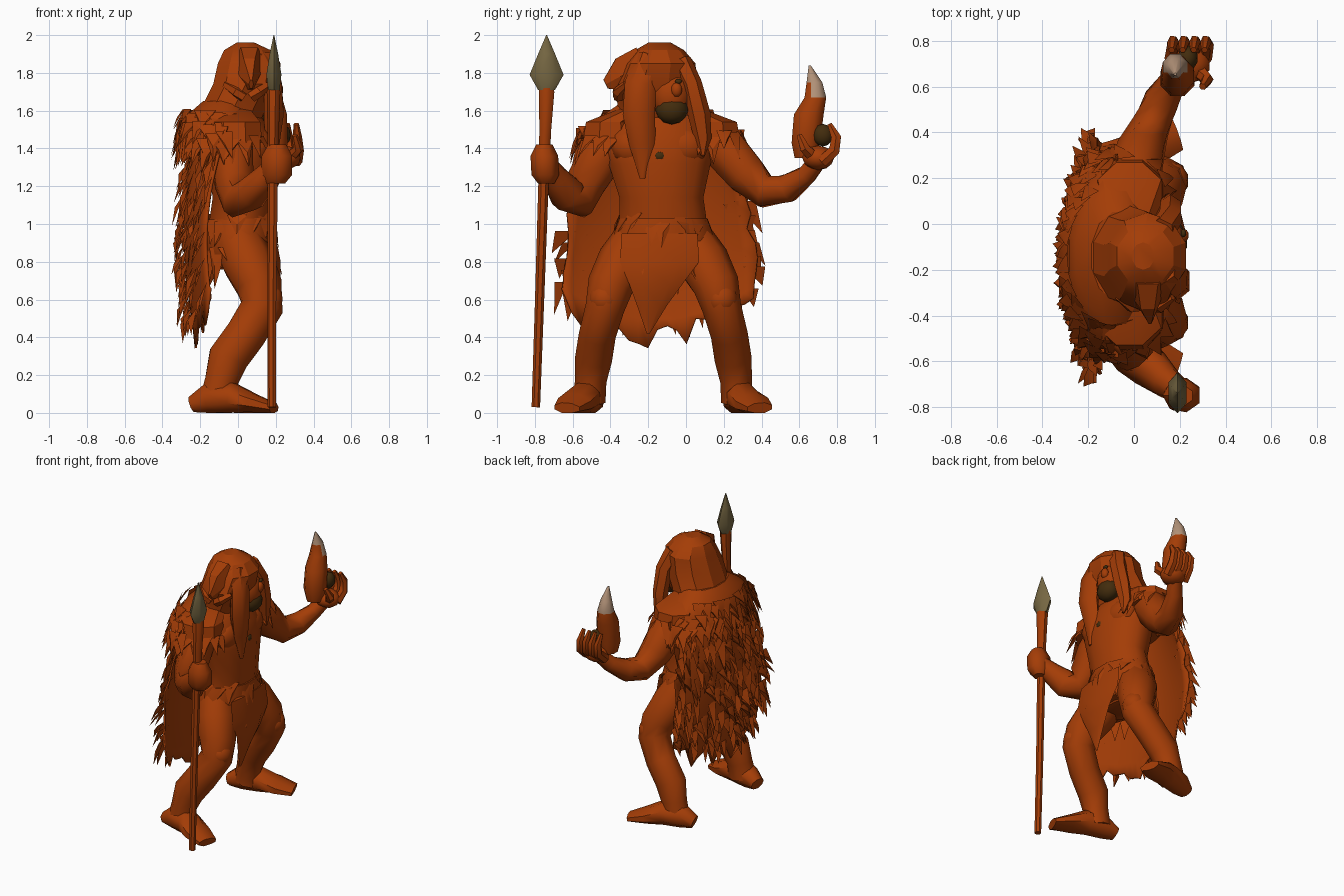
import bpy, bmesh, math, random
from mathutils import Vector

random.seed(4)
if "Cube" in bpy.data.objects:
    bpy.data.objects.remove(bpy.data.objects["Cube"])


def material(name, rgb):
    m = bpy.data.materials.new(name)
    m.use_nodes = True
    m.diffuse_color = (*rgb, 1)
    m.node_tree.nodes["Principled BSDF"].inputs["Base Color"].default_value = (*rgb, 1)
    return m


RUST = material("rust_hide", (0.37, 0.046, 0.002))
DARK = material("dark_brown", (0.055, 0.025, 0.004))
STONE = material("olive_stone", (0.18, 0.135, 0.055))
BONE = material("pale_bone", (0.45, 0.29, 0.19))
X, Y, Z = Vector((1, 0, 0)), Vector((0, 1, 0)), Vector((0, 0, 1))


def finish(name, bm, mat, angle=50):
    bmesh.ops.recalc_face_normals(bm, faces=bm.faces)
    me = bpy.data.meshes.new(name)
    bm.to_mesh(me)
    bm.free()
    me.materials.append(mat)
    ob = bpy.data.objects.new(name, me)
    bpy.context.collection.objects.link(ob)
    me.shade_smooth()
    me.set_sharp_from_angle(angle=math.radians(angle))
    return ob


def loft(name, rings, mat=RUST, sides=8, ref=Y, axis=None, angle=50):
    """Skin rings of (x, y, z, depth radius, width radius) along a path."""
    bm = bmesh.new()
    pts = [Vector(r[:3]) for r in rings]
    loops = []
    for i, r in enumerate(rings):
        t = axis or (pts[min(i + 1, len(pts) - 1)] - pts[max(i - 1, 0)]).normalized()
        v = (ref - t * ref.dot(t)).normalized()
        u = v.cross(t)
        loop = []
        for k in range(sides):
            a = math.tau * (k + 0.5) / sides
            p = pts[i] + u * r[3] * math.cos(a) + v * r[4] * math.sin(a)
            p.z = max(p.z, 0)
            loop.append(bm.verts.new(p))
        loops.append(loop)
    for a, b in zip(loops, loops[1:]):
        for k in range(sides):
            n = (k + 1) % sides
            bm.faces.new((a[k], a[n], b[n], b[k]))
    bm.faces.new(loops[0])
    bm.faces.new(loops[-1])
    return finish(name, bm, mat, angle)


def blob(name, center, size, mat=RUST):
    bm = bmesh.new()
    bmesh.ops.create_icosphere(bm, subdivisions=2, radius=1)
    for v in bm.verts:
        v.co = Vector(center) + Vector([c * s for c, s in zip(v.co, size)])
    return finish(name, bm, mat)


def shard(bm, top, side, out, drop):
    """One pointed tuft of hide with a raised middle."""
    top, side, out, drop = (Vector(q) for q in (top, side, out, drop))
    a, b = bm.verts.new(top - side), bm.verts.new(top + side)
    mid = bm.verts.new(top + drop * 0.45 + out)
    tip = bm.verts.new(top + drop + out * random.uniform(0.3, 1.3) + side * random.uniform(-1, 1))
    for f in ((a, mid, b), (a, tip, mid), (mid, tip, b), (a, b, tip)):
        bm.faces.new(f)


def fringe(name, cx, cy, z, rx, ry, start, end, count, length, width, flare):
    """A ring of hanging tufts between two angles measured from the chest."""
    bm = bmesh.new()
    for i in range(count):
        a = math.radians(start + (end - start) * i / (count - 1))
        n = Vector((math.cos(a), math.sin(a), 0))
        top = (cx + rx * n.x, cy + ry * n.y, z + random.uniform(-0.03, 0.03))
        drop = n * length * flare - Z * length * random.uniform(0.7, 1.3)
        shard(bm, top, Vector((-n.y, n.x, 0)) * width, n * 0.02, drop)
    return finish(name, bm, RUST, 30)


# Body
loft("torso", [(-.02, -.14, 1.6, .13, .2), (0, -.14, 1.47, .19, .32), (.02, -.14, 1.32, .185, .28),
               (.03, -.13, 1.14, .17, .23), (.01, -.12, 1, .17, .24), (0, -.12, .86, .17, .27),
               (0, -.12, .76, .11, .17)], sides=12, axis=Z)
for s in (-1, 1):
    blob("chest_muscle", (.1, -.14 + s * .12, 1.41), (.085, .14, .11))

# Bent legs and turned out feet, mirrored about the body's middle
for side, s in (("right", -1), ("left", 1)):
    c = -.12
    loft(side + "_leg", [(-.01, c + s * .13, .94, .13, .12), (.05, c + s * .21, .8, .14, .14),
                         (.11, c + s * .28, .67, .125, .125), (.125, c + s * .31, .56, .115, .105),
                         (.04, c + s * .35, .42, .11, .1), (-.055, c + s * .37, .29, .11, .1),
                         (-.09, c + s * .385, .17, .09, .085), (-.11, c + s * .39, .06, .1, .085)], sides=9)
    loft(side + "_foot", [(-.245, c + s * .37, .045, .045, .055), (-.16, c + s * .39, .075, .085, .08),
                          (-.03, c + s * .42, .08, .085, .09), (.08, c + s * .47, .05, .055, .1),
                          (.19, c + s * .51, .025, .03, .075)])
    blob(side + "_knee", (.16, c + s * .31, .6), (.08, .085, .09))

# Arms
loft("right_arm", [(-.05, -.34, 1.49, .12, .12), (-.03, -.45, 1.36, .13, .12), (-.02, -.53, 1.22, .115, .11),
                   (0, -.57, 1.13, .105, .1), (.07, -.63, 1.16, .1, .09), (.14, -.69, 1.24, .075, .07),
                   (.2, -.73, 1.31, .055, .055)], ref=X)
loft("left_arm", [(-.04, .08, 1.5, .1, .11), (0, .2, 1.4, .125, .125), (.03, .32, 1.26, .115, .11),
                  (.07, .42, 1.17, .09, .09), (.12, .54, 1.19, .08, .08), (.18, .64, 1.26, .055, .055),
                  (.23, .7, 1.34, .05, .05)], ref=X)

# A closed fist on the spear and an open hand with curled fingers
loft("right_fist", [(.2, -.74, 1.215, .055, .045), (.21, -.745, 1.26, .085, .075), (.21, -.75, 1.36, .085, .075),
                    (.21, -.75, 1.42, .05, .045)], sides=7, axis=Z)
blob("left_palm", (.245, .7, 1.35), (.09, .085, .065))
for i in range(4):
    x = .165 + .048 * i
    loft("left_finger", [(x, .72, 1.33, .035, .032), (x + .01, .785, 1.39, .034, .03),
                         (x + .005, .795, 1.46, .03, .025), (x, .76, 1.53, .014, .014)], sides=6, ref=X)
loft("left_thumb", [(.28, .67, 1.36, .035, .035), (.32, .63, 1.4, .03, .028), (.3, .6, 1.47, .016, .016)],
     sides=6, ref=X)

# Spear
loft("spear_shaft", [(.18, -.795, .03, .023, .023), (.18, -.775, .6, .025, .025), (.185, -.755, 1.2, .028, .028),
                     (.188, -.745, 1.5, .032, .032), (.19, -.738, 1.7, .038, .042), (.19, -.737, 1.75, .03, .03)], sides=7)
loft("spear_head", [(.19, -.738, 1.71, .035, .045), (.19, -.738, 1.79, .046, .09), (.19, -.738, 1.9, .026, .045),
                    (.19, -.738, 2, .002, .002)], STONE, sides=6, axis=Z, angle=60)

# Horn with a slanting pale tip, and a dark stone held beside it
horn = loft("horn", [(.19, .635, 1.35, .06, .065), (.19, .635, 1.43, .08, .082), (.19, .65, 1.58, .075, .085),
                     (.18, .685, 1.67, .058, .062), (.18, .68, 1.75, .038, .045), (.18, .655, 1.84, .006, .006)],
            axis=Z)
horn.data.materials.append(BONE)
for f in horn.data.polygons:
    f.material_index = 1 if f.center.z + .8 * (f.center.y - .68) > 1.7 else 0
blob("dark_stone", (.235, .725, 1.47), (.045, .055, .06), DARK)

# Hooded head, draping wider on the right
loft("hood", [(-.07, -.14, 1.48, .17, .26), (-.02, -.14, 1.62, .18, .22), (.04, -.16, 1.74, .18, .22),
              (.06, -.14, 1.85, .175, .19), (.05, -.14, 1.92, .13, .13), (.04, -.14, 1.96, .05, .06)],
     sides=10, axis=Z, angle=25)
blob("face", (.13, -.08, 1.68), (.1, .11, .14))
blob("beard", (.165, -.075, 1.605), (.07, .088, .078), DARK)
blob("nose", (.215, -.05, 1.71), (.025, .03, .04))
blob("eye", (.216, -.04, 1.755), (.012, .018, .014), DARK)
blob("chest_mark", (.18, -.14, 1.36), (.022, .033, .028), DARK)
loft("hood_peak", [(.06, -.22, 1.84, .12, .09), (.06, -.33, 1.79, .11, .06), (.07, -.425, 1.74, .03, .012)],
     sides=6, ref=X, angle=25)
for s in (-1, 1):
    loft("hood_brow", [(.05 + s * .02, -.355, 1.67, .03, .03), (.05 + s * .06, -.36, 1.7, .03, .03),
                       (.05 + s * .12, -.32, 1.74, .015, .02)], sides=5, ref=Z, angle=25)

# Long locks framing the face
loft("right_lock", [(.13, -.19, 1.88, .06, .08), (.185, -.24, 1.74, .055, .085), (.19, -.25, 1.58, .06, .085),
                    (.18, -.23, 1.42, .045, .07), (.19, -.23, 1.24, .01, .015)], sides=6)
loft("left_lock", [(.12, -.03, 1.86, .06, .06), (.16, .03, 1.74, .055, .055), (.16, .07, 1.58, .05, .06),
                   (.15, .09, 1.45, .04, .045), (.17, .09, 1.36, .008, .01)], sides=6)

# Shoulder mantle with a ragged cap over each shoulder
loft("mantle", [(-.06, -.14, 1.65, .13, .2), (-.08, -.14, 1.59, .18, .29), (-.09, -.14, 1.52, .2, .38),
                (-.1, -.14, 1.42, .2, .42), (-.1, -.14, 1.36, .15, .35)], sides=12, axis=Z, angle=30)
for side, y in (("right", -.4), ("left", .14)):
    loft(side + "_shoulder_cap", [(-.03, (y - .14) / 2, 1.61, .1, .09), (-.02, y, 1.54, .15, .14),
                                  (-.02, y, 1.43, .16, .16)], axis=Z, angle=30)
    fringe(side + "_cap_fringe", -.02, y, 1.47, .15, .15, 0, 340, 15, .13, .045, .35)
for i, (z, rx, ry) in enumerate(((1.58, .19, .3), (1.52, .2, .38), (1.46, .2, .43))):
    fringe("mantle_fringe", -.1, -.14, z, rx, ry, 75, 285, 20 + 4 * i, .13, .045, .25)


# Cape: a curved hide sheet covered in shingled tufts
def cape_point(s, t):
    """Point across (s from -1 to 1) and down (t from 0 to 1) the cape."""
    width = .4 + .11 * min(1, t * 1.3)
    depth = -.23 - .06 * math.sin(math.pi * t)
    bottom = .4 + .19 * s * s
    return Vector((depth + (.17 - .09 * t) * s * s, -.15 + s * width, 1.52 + (bottom - 1.52) * t))


COLS, ROWS = 20, 12
bm = bmesh.new()
grid = []
for r in range(ROWS + 1):
    row = []
    for c in range(COLS + 1):
        p = cape_point(c / COLS * 2 - 1, r / ROWS)
        if r == ROWS:
            p.z += random.uniform(-.07, .07)
        elif c in (0, COLS):
            p.y += random.uniform(-.03, .03)
        row.append(bm.verts.new(p))
    grid.append(row)
for a, b in zip(grid, grid[1:]):
    for c in range(COLS):
        bm.faces.new((a[c], b[c], b[c + 1], a[c + 1]))
cape = finish("cape", bm, RUST)
cape.modifiers.new("thickness", "SOLIDIFY").thickness = .012
bm = bmesh.new()
for r in range(13):
    for c in range(13):
        s = max(-1, min(1, (c + .5 * (r % 2)) / 6 - 1 + random.uniform(-.07, .07)))
        top = cape_point(s, r / 13.5 + random.uniform(-.03, .03))
        shard(bm, top - X * .004, Y * random.uniform(.03, .065), (-random.uniform(.015, .045), s * .015, 0),
              (-random.uniform(0, .03), s * .03, -random.uniform(.09, .18)))
finish("cape_tufts", bm, RUST, 50)

# Ragged loincloth with a long front point
loft("loincloth", [(.02, -.12, 1.03, .175, .24), (.01, -.12, .95, .19, .27), (.01, -.12, .84, .19, .29),
                   (.02, -.12, .77, .16, .25)], sides=12, axis=Z, angle=40)
fringe("waist_fringe", .01, -.12, 1.03, .17, .23, 0, 345, 14, .13, .055, .15)
fringe("loincloth_fringe", .01, -.12, .88, .18, .27, 30, 330, 16, .2, .06, .1)
loft("front_flap", [(.18, -.14, .95, .02, .2), (.2, -.14, .8, .03, .21), (.2, -.16, .68, .03, .14),
                    (.18, -.18, .57, .02, .08), (.16, -.2, .42, .004, .008)], sides=6, axis=Z, angle=40)
